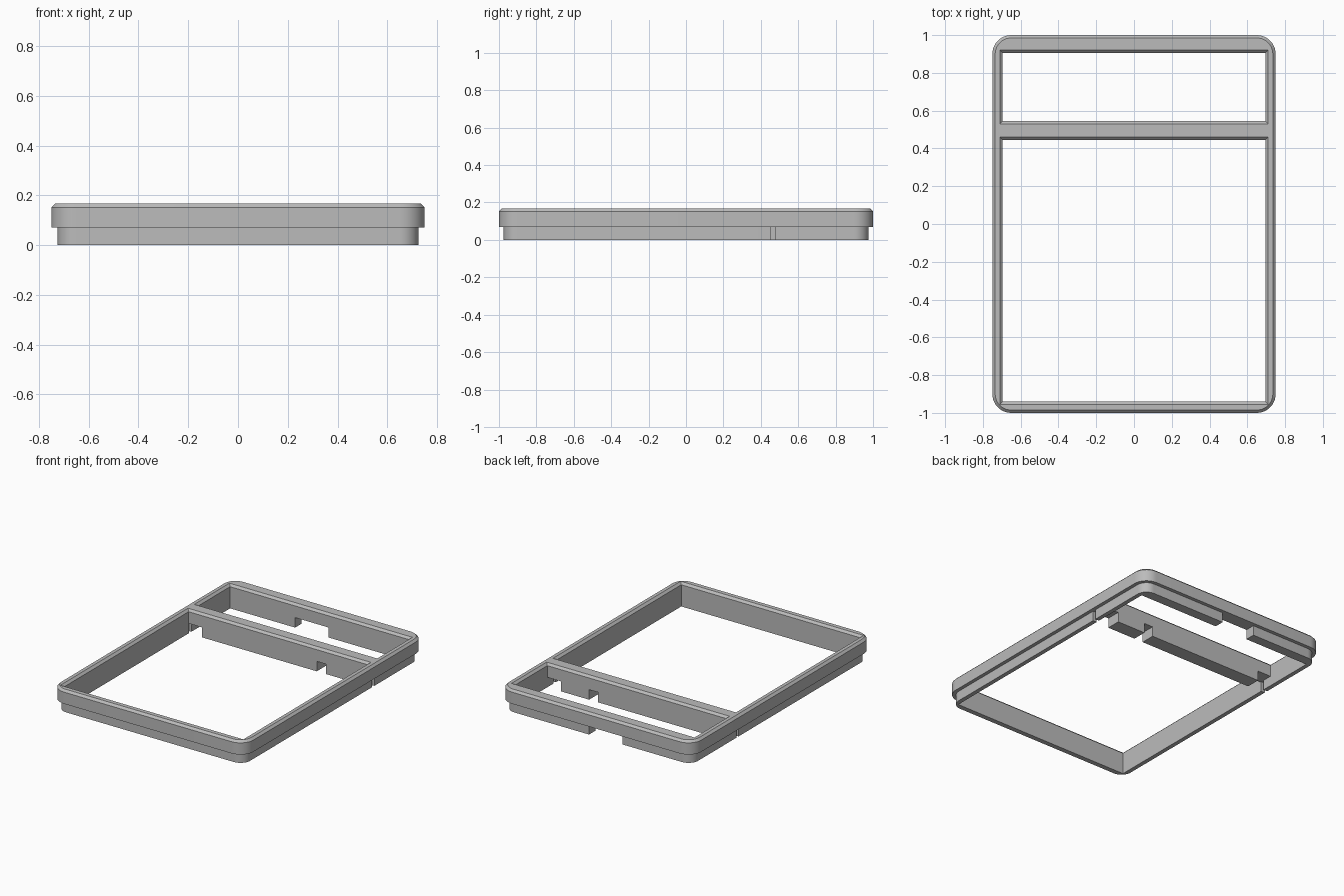
import bpy, bmesh, math

if "Cube" in bpy.data.objects:
    bpy.data.objects.remove(bpy.data.objects["Cube"], do_unlink=True)

GREY = (0.5, 0.5, 0.5, 1.0)
grey = bpy.data.materials.new("plain_grey")
grey.use_nodes = True
grey.diffuse_color = GREY
grey.node_tree.nodes["Principled BSDF"].inputs["Base Color"].default_value = GREY

TOP, SHELF, BEVEL = 0.167, 0.07, 0.015


def outline(x0, x1, y0, y1, radius=0, steps=10):
    """Counter-clockwise rectangle, rounded when a radius is given."""
    if not radius:
        return [(x0, y0), (x1, y0), (x1, y1), (x0, y1)]
    points = []
    centres = [(x1 - radius, y1 - radius), (x0 + radius, y1 - radius),
               (x0 + radius, y0 + radius), (x1 - radius, y0 + radius)]
    for quarter, (cx, cy) in enumerate(centres):
        for i in range(steps + 1):
            a = (quarter + i / steps) * math.pi / 2
            points.append((cx + radius * math.cos(a), cy + radius * math.sin(a)))
    return points


def loft(name, layers):
    """Closed solid through a stack of (outline, height) layers."""
    bm = bmesh.new()
    rings = [[bm.verts.new((x, y, z)) for x, y in pts] for pts, z in layers]
    n = len(rings[0])
    bm.faces.new(rings[0][::-1])
    bm.faces.new(rings[-1])
    for low, high in zip(rings, rings[1:]):
        for i in range(n):
            j = (i + 1) % n
            bm.faces.new((low[i], low[j], high[j], high[i]))
    mesh = bpy.data.meshes.new(name)
    bm.to_mesh(mesh)
    bm.free()
    mesh.materials.append(grey)
    obj = bpy.data.objects.new(name, mesh)
    bpy.context.collection.objects.link(obj)
    return obj


def opening(name, x0, x1, y0, y1):
    """Window cutter that flares at the top to leave a bevelled rim."""
    f = 2 * BEVEL
    base = outline(x0, x1, y0, y1)
    flare = outline(x0 - f, x1 + f, y0 - f, y1 + f)
    return loft(name, [(base, -0.1), (base, TOP - BEVEL), (flare, TOP + BEVEL)])


def notch(name, x0, x1, y0, y1):
    box = outline(x0, x1, y0, y1)
    return loft(name, [(box, -0.05), (box, SHELF + 0.03)])


def cut(target, cutters):
    bpy.context.view_layer.objects.active = target
    for cutter in cutters:
        mod = target.modifiers.new("cut", "BOOLEAN")
        mod.operation, mod.solver, mod.object = "DIFFERENCE", "EXACT", cutter
        bpy.ops.object.modifier_apply(modifier=mod.name)


# Upper rim with a bevelled outer edge
rim = outline(-0.75, 0.75, -1, 1, 0.1)
rim_top = outline(-0.75 + BEVEL, 0.75 - BEVEL, -1 + BEVEL, 1 - BEVEL, 0.1 - BEVEL)
upper_frame = loft("upper_frame", [(rim, SHELF), (rim, TOP - BEVEL), (rim_top, TOP)])

# Inset lip underneath
lip = outline(-0.725, 0.725, -0.975, 0.975, 0.075)
lower_lip = loft("lower_lip", [(lip, 0), (lip, SHELF)])

# Large and small windows with the crossbar between them
windows = [opening("large_window_cutter", -0.695, 0.695, -0.94, 0.445),
           opening("small_window_cutter", -0.695, 0.695, 0.545, 0.905)]

# Notches in the back wall, the crossbar and the side walls
notches = [notch("back_notch_cutter", -0.19, 0.07, 0.85, 1.05),
           notch("crossbar_notch_cutter", 0.3, 0.37, 0.42, 0.57)]
for side in (-1, 1):
    a, b = sorted((side * 0.59, side * 0.695))
    notches.append(notch("crossbar_end_cutter", a, b, 0.42, 0.57))
    a, b = sorted((side * 0.65, side * 0.8))
    notches.append(notch("side_slit_cutter", a, b, 0.452, 0.475))

cut(upper_frame, windows)
cut(lower_lip, windows + notches)
for cutter in windows + notches:
    bpy.data.objects.remove(cutter, do_unlink=True)

# Smooth round corners, crisp edges
bpy.ops.object.select_all(action="DESELECT")
for part in (upper_frame, lower_lip):
    part.select_set(True)
bpy.context.view_layer.objects.active = upper_frame
bpy.ops.object.shade_smooth_by_angle(angle=math.radians(30))
